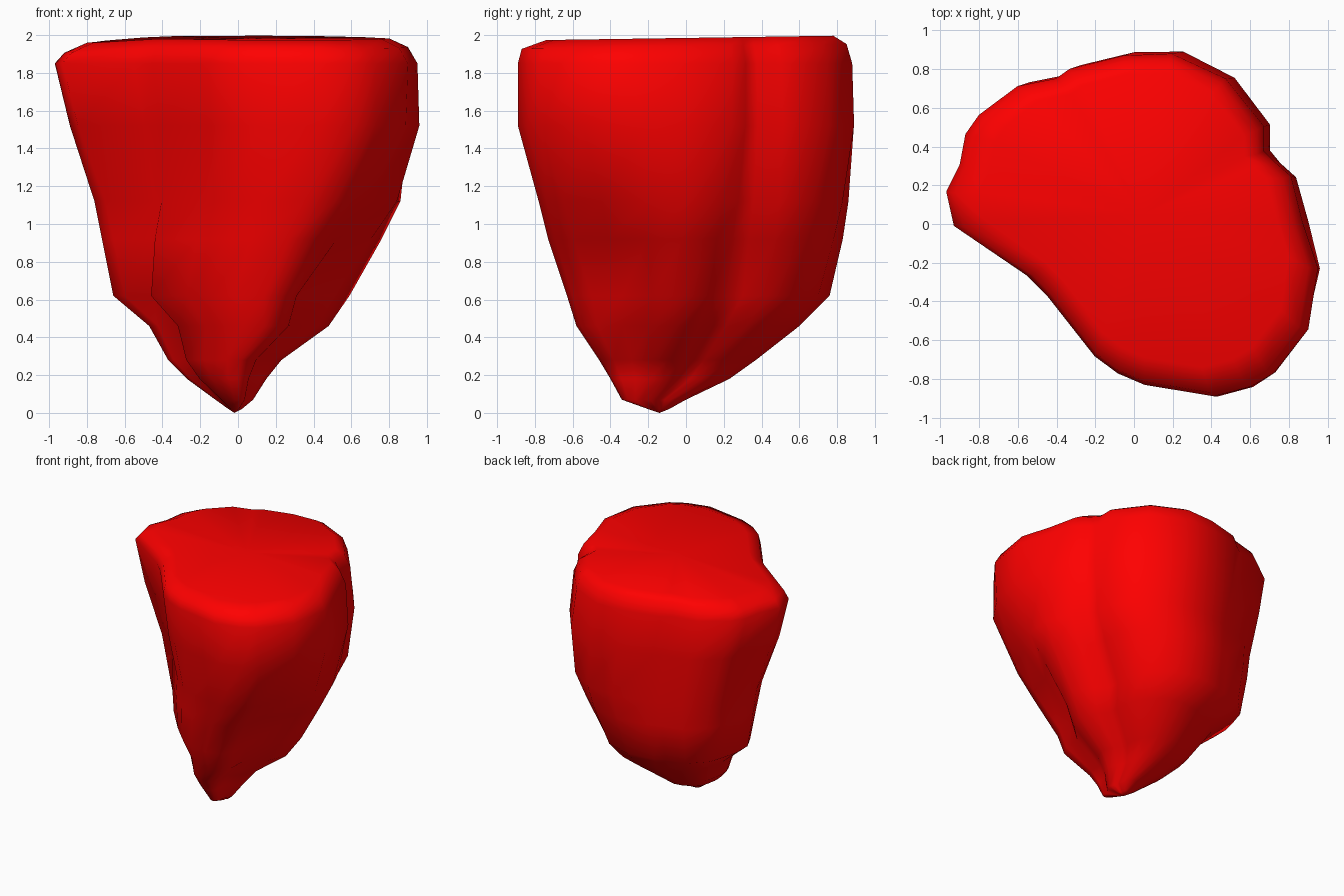
import bpy, bmesh, math

if "Cube" in bpy.data.objects:
    bpy.data.objects.remove(bpy.data.objects["Cube"])

# Outline near the top and outline at the lower shoulder, matching point for point
TOP = [(.96, -.22), (.88, .02), (.82, .26), (.74, .33), (.68, .39), (.68, .52), (.48, .77),
       (.20, .9), (-.05, .89), (-.33, .82), (-.40, .77), (-.6, .73), (-.8, .58), (-.87, .48),
       (-.9, .32), (-.97, .18), (-.93, 0), (-.55, -.26), (-.45, -.36), (-.2, -.68),
       (-.08, -.77), (.06, -.83), (.42, -.89), (.61, -.84), (.73, -.77), (.91, -.54)]
LOW = [(.51, -.18), (.59, -.02), (.50, .13), (.42, .21), (.41, .30), (.41, .43), (.35, .56),
       (.21, .70), (0, .76), (-.22, .73), (-.30, .69), (-.46, .66), (-.59, .53), (-.63, .4),
       (-.66, .28), (-.66, .14), (-.6, .02), (-.45, -.08), (-.46, -.18), (-.27, -.40),
       (-.14, -.53), (-.01, -.6), (.14, -.63), (.24, -.6), (.31, -.5), (.32, -.34)]

# z, x min, x max, y min, y max, share of the top outline
LEVELS = [(0.02, -.05, .02, -.20, -.09, 0), (.07, -.12, .08, -.34, 0, 0),
          (.18, -.27, .15, -.40, .23, 0), (.28, -.37, .23, -.46, .37, 0),
          (.46, -.47, .48, -.58, .60, 0), (.62, -.66, .59, -.63, .76, 0),
          (.92, -.72, .76, -.73, .83, .25), (1.12, -.76, .86, -.78, .86, .5),
          (1.52, -.89, .96, -.89, .89, .9), (1.85, -.97, .95, -.89, .88, 1),
          (1.94, -.92, .90, -.87, .85, 1), (1.985, -.80, .80, -.74, .78, 1)]


def unit(pts):
    """Scale an outline into the 0..1 square."""
    xs, ys = zip(*pts)
    return [((x - min(xs)) / (max(xs) - min(xs)), (y - min(ys)) / (max(ys) - min(ys)))
            for x, y in pts]


def ring(z, x0, x1, y0, y1, t):
    mix = unit([(a[0] * t + b[0] * (1 - t), a[1] * t + b[1] * (1 - t))
                for a, b in zip(unit(TOP), unit(LOW))])
    out = []
    for u, v in mix:
        x, y = x0 + u * (x1 - x0), y0 + v * (y1 - y0)
        # top face dips at the left and rises a little at the back
        dz = .015 * y - .07 * max(0, -x - .4) if z > 1.9 else 0
        out.append((x, y, min(2, z + dz)))
    return out


# Rock body lofted through the rings
bm = bmesh.new()
rings = [[bm.verts.new(p) for p in ring(*lv)] for lv in LEVELS]
n = len(TOP)
for a, b in zip(rings, rings[1:]):
    for i in range(n):
        j = (i + 1) % n
        bm.faces.new((a[i], a[j], b[j], b[i]))

# Tip and crown
tip = bm.verts.new((-.02, -.14, 0))
crown = bm.verts.new((.05, .05, 1.98))
for i in range(n):
    j = (i + 1) % n
    bm.faces.new((tip, rings[0][j], rings[0][i]))
    bm.faces.new((crown, rings[-1][i], rings[-1][j]))
bmesh.ops.recalc_face_normals(bm, faces=bm.faces)

mesh = bpy.data.meshes.new("rock")
bm.to_mesh(mesh)
bm.free()
rock = bpy.data.objects.new("rock", mesh)
bpy.context.collection.objects.link(rock)

red = bpy.data.materials.new("red")
red.diffuse_color = (1, 0, 0, 1)
red.use_nodes = True
red.node_tree.nodes["Principled BSDF"].inputs["Base Color"].default_value = red.diffuse_color
mesh.materials.append(red)

bpy.context.view_layer.objects.active = rock
rock.select_set(True)
bpy.ops.object.shade_smooth_by_angle(angle=math.radians(60))
